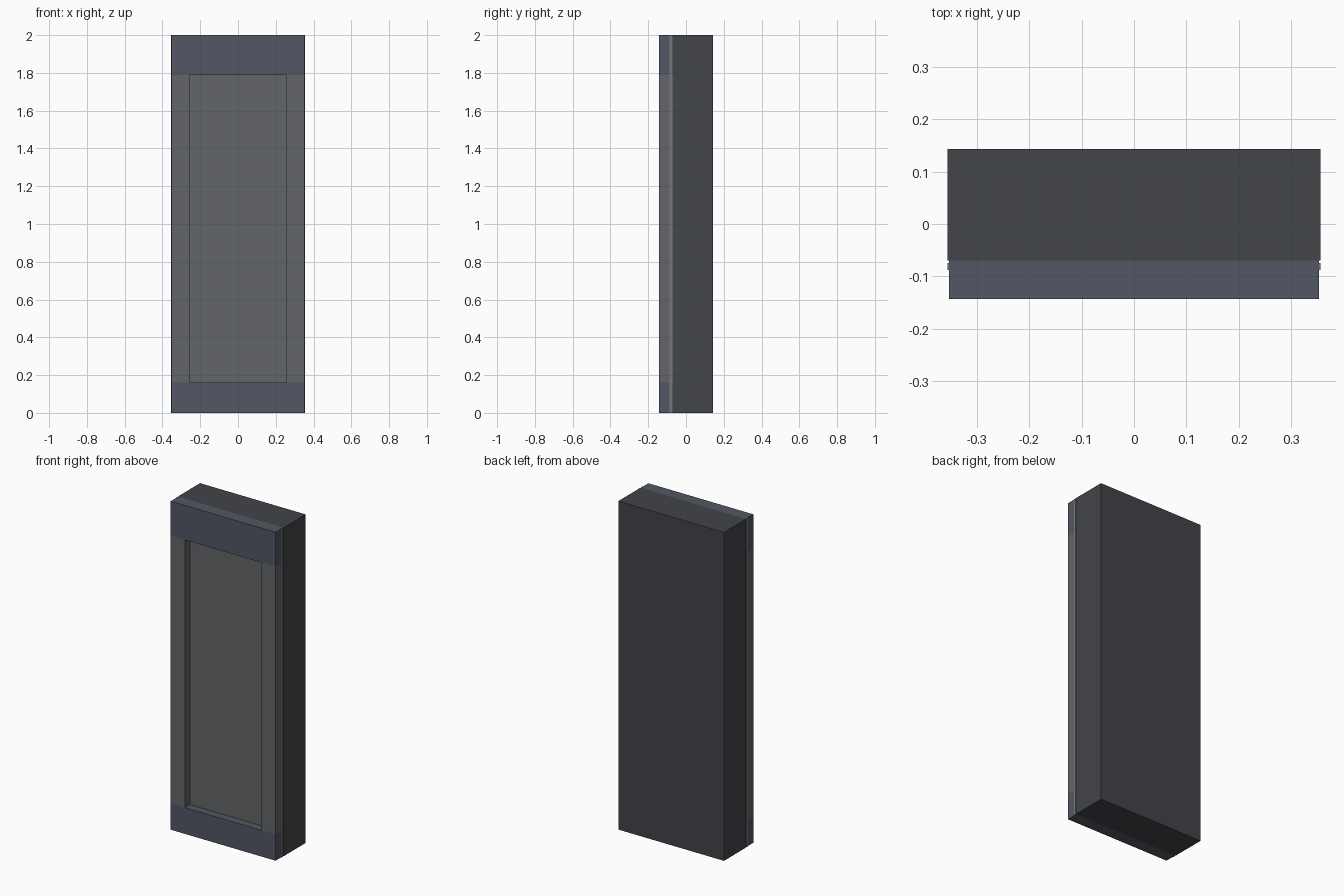
import bpy

if "Cube" in bpy.data.objects:
    bpy.data.objects.remove(bpy.data.objects["Cube"])


def material(name, rgb):
    m = bpy.data.materials.new(name)
    m.diffuse_color = (*rgb, 1)
    m.use_nodes = True
    m.node_tree.nodes["Principled BSDF"].inputs["Base Color"].default_value = m.diffuse_color
    return m


BODY = material("dark_body", (0.055, 0.058, 0.066))
CAP = material("blue_grey", (0.085, 0.095, 0.125))
FRAME = material("mid_grey", (0.125, 0.13, 0.14))
TRIM = material("light_trim", (0.18, 0.185, 0.2))


def box(name, x, y, z, mat):
    """Box from (min, max) ranges on each axis."""
    bpy.ops.mesh.primitive_cube_add(size=1, location=[sum(r) / 2 for r in (x, y, z)])
    o = bpy.context.object
    o.name = name
    o.scale = [r[1] - r[0] for r in (x, y, z)]
    bpy.ops.object.transform_apply(location=False, rotation=False, scale=True)
    o.data.materials.append(mat)
    return o


FRONT, BACK = -0.143, 0.143
SEAM = -0.07          # where the door meets the body
LOW, HIGH = 0.16, 1.79  # window opening
W, DOOR_W, OPEN_W = 0.356, 0.353, 0.258

# Cabinet body
box("cabinet_body", (-W, W), (SEAM, BACK), (0, 2), BODY)

# Door header and kick plate
box("door_header", (-DOOR_W, DOOR_W), (FRONT, SEAM), (HIGH, 2), CAP)
box("kick_plate", (-DOOR_W, DOOR_W), (FRONT, SEAM), (0, LOW), CAP)

# Recessed door panel
box("door_panel", (-OPEN_W, OPEN_W), (-0.095, SEAM), (LOW, HIGH), FRAME)

# Door stiles and edge trim on both sides
for side, s in (("left", -1), ("right", 1)):
    box(side + "_stile", sorted((s * OPEN_W, s * DOOR_W)), (FRONT, SEAM), (LOW, HIGH), FRAME)
    box(side + "_edge_trim", sorted((s * (DOOR_W - 0.003), s * W)), (-0.088, -0.074), (0, 2), TRIM)
